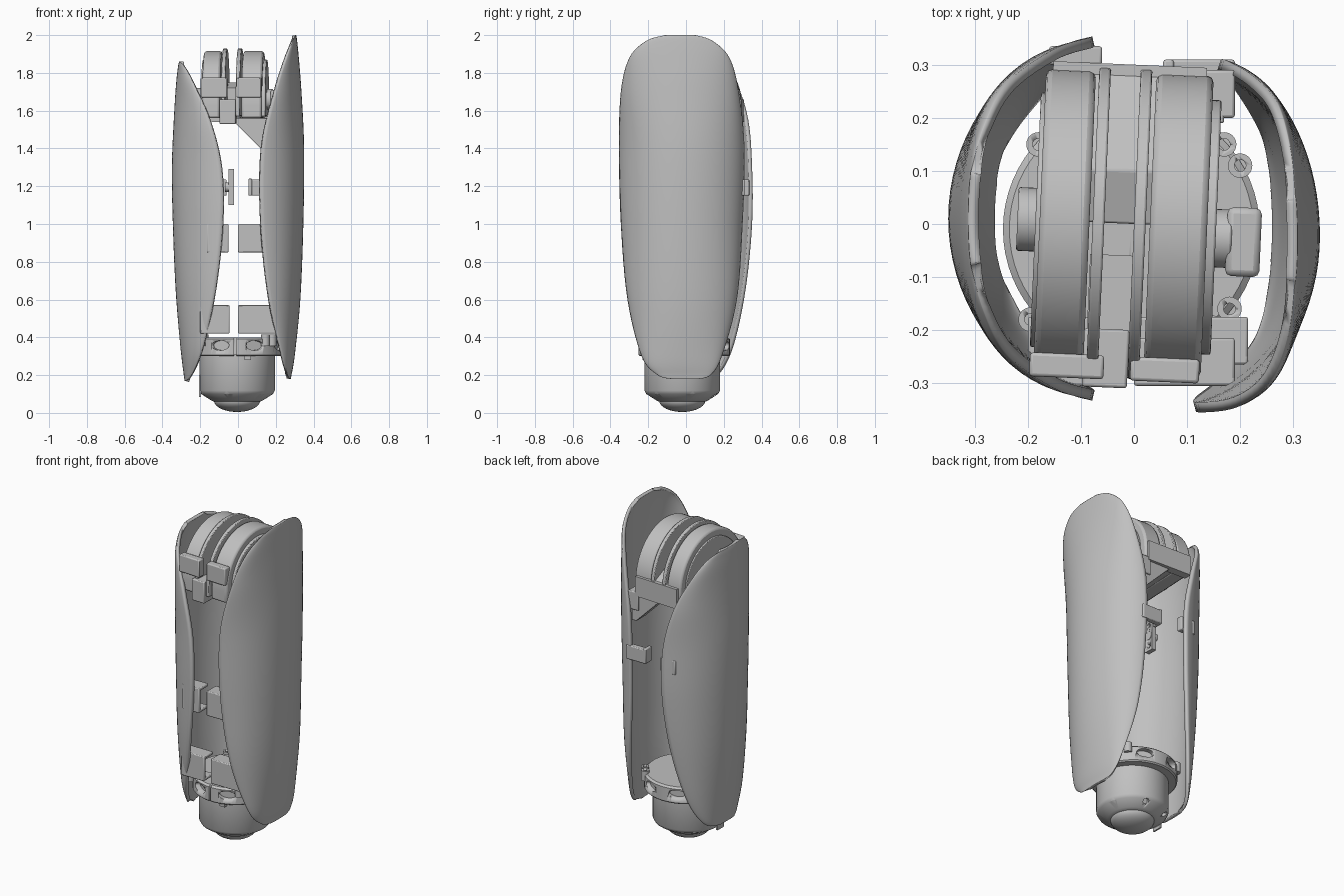
import bpy, bmesh, math
from mathutils import Matrix, Vector

if "Cube" in bpy.data.objects:
    bpy.data.objects.remove(bpy.data.objects["Cube"], do_unlink=True)

grey = bpy.data.materials.new("matte_grey")
grey.use_nodes = True
COLOUR = (0.53, 0.53, 0.53, 1)
grey.diffuse_color = COLOUR
for node in grey.node_tree.nodes:
    if node.type == 'BSDF_PRINCIPLED':
        node.inputs["Base Color"].default_value = COLOUR

YAW = Matrix.Rotation(math.radians(-2.5), 4, 'Z')


def activate(ob):
    bpy.ops.object.select_all(action='DESELECT')
    ob.select_set(True)
    bpy.context.view_layer.objects.active = ob


def finish(name, bm, bevel=0, yaw=False, recalc=True):
    if recalc:
        bmesh.ops.recalc_face_normals(bm, faces=bm.faces)
    if yaw:
        bm.transform(YAW)
    mesh = bpy.data.meshes.new(name)
    bm.to_mesh(mesh)
    bm.free()
    ob = bpy.data.objects.new(name, mesh)
    bpy.context.collection.objects.link(ob)
    mesh.materials.append(grey)
    if bevel:
        mod = ob.modifiers.new("bevel", 'BEVEL')
        mod.width, mod.segments, mod.limit_method = bevel, 2, 'ANGLE'
    activate(ob)
    bpy.ops.object.shade_smooth_by_angle(angle=math.radians(35))
    return ob


def box(name, lo, hi, bevel=0.005, yaw=False):
    bm = bmesh.new()
    bmesh.ops.create_cube(bm, size=1)
    lo, hi = Vector(lo), Vector(hi)
    for v in bm.verts:
        v.co = Vector(lo[k] + (v.co[k] + 0.5) * (hi[k] - lo[k]) for k in range(3))
    return finish(name, bm, bevel, yaw)


def cylinder(name, centre, axis, radius, depth, bevel=0, yaw=False, segments=40):
    bm = bmesh.new()
    bmesh.ops.create_cone(bm, cap_ends=True, segments=segments, radius1=radius,
                          radius2=radius, depth=depth)
    turn = Vector(axis).to_track_quat('Z', 'Y').to_matrix().to_4x4()
    bm.transform(Matrix.Translation(centre) @ turn)
    return finish(name, bm, bevel, yaw)


def prism(name, profile, x0, x1, bevel=0.004):
    # extrude a (y, z) outline along x
    bm = bmesh.new()
    face = bm.faces.new([bm.verts.new((x0, y, z)) for y, z in profile])
    ext = bmesh.ops.extrude_face_region(bm, geom=[face])
    moved = [g for g in ext["geom"] if isinstance(g, bmesh.types.BMVert)]
    bmesh.ops.translate(bm, verts=moved, vec=(x1 - x0, 0, 0))
    return finish(name, bm, bevel, True)


def lathe(name, profile, cx, cy):
    bm = bmesh.new()
    verts = [bm.verts.new((r + cx, cy, z)) for r, z in profile]
    edges = [bm.edges.new(p) for p in zip(verts, verts[1:])]
    bmesh.ops.spin(bm, geom=verts + edges, cent=(cx, cy, 0), axis=(0, 0, 1),
                   angle=math.tau, steps=64)
    bmesh.ops.remove_doubles(bm, verts=bm.verts, dist=0.0004)
    return finish(name, bm)


def cut(ob, cutters):
    activate(ob)
    for c in cutters:
        mod = ob.modifiers.new("cut", 'BOOLEAN')
        mod.operation, mod.solver, mod.object = 'DIFFERENCE', 'EXACT', c
        bpy.ops.object.modifier_apply(modifier=mod.name)
    for c in cutters:
        bpy.data.objects.remove(c, do_unlink=True)


def smooth_rows(rows, steps=6):
    # Catmull-Rom interpolation between stations
    out = []
    for i in range(len(rows) - 1):
        a, b = rows[max(i - 1, 0)], rows[i]
        c, d = rows[i + 1], rows[min(i + 2, len(rows) - 1)]
        for k in range(steps):
            t = k / steps
            out.append([0.5 * (2 * q + (r - p) * t + (2 * p - 5 * q + 4 * r - s) * t * t
                               + (3 * q - p - 3 * r + s) * t ** 3)
                        for p, q, r, s in zip(a, b, c, d)])
    return out + [rows[-1]]


def shell(name, side, stations, back_trim):
    # stations: height, outer x, edge x, front y, back y
    bm = bmesh.new()
    n, tm = 36, math.radians(80)
    grid = []
    for z, xo, xe, yf, yb in smooth_rows(stations):
        row = []
        for i in range(n + 1):
            t = tm * (2 * i / n - 1)
            edge = xe + (back_trim * (xo - xe) if t > 0 else 0)
            x = edge + (xo - edge) * (math.cos(t) - math.cos(tm)) / (1 - math.cos(tm))
            y = (yf + yb) / 2 + (yb - yf) / 2 * math.sin(t) / math.sin(tm)
            row.append(bm.verts.new((side * x, y, z)))
        grid.append(row)
    for lower, upper in zip(grid, grid[1:]):
        for i in range(n):
            quad = [lower[i], lower[i + 1], upper[i + 1], upper[i]]
            bm.faces.new(quad if side > 0 else quad[::-1])
    ob = finish(name, bm, recalc=False)
    mod = ob.modifiers.new("thickness", 'SOLIDIFY')
    mod.thickness, mod.offset = 0.02, -1


# Two curved cover shells
shell("left_shell", 1, [
    (.18, .28, .275, -.08, .07), (.2, .283, .262, -.15, .13), (.3, .3, .235, -.235, .19),
    (.6, .33, .165, -.31, .27), (1, .346, .122, -.345, .3), (1.4, .35, .125, -.355, .31),
    (1.7, .336, .195, -.345, .28), (1.88, .322, .255, -.3, .23),
    (1.97, .313, .29, -.21, .14), (2, .308, .303, -.11, .05)], 0.2)
shell("right_shell", -1, [
    (.17, .282, .277, -.07, .08), (.2, .287, .245, -.14, .17), (.35, .305, .185, -.24, .25),
    (.65, .33, .12, -.305, .315), (1, .345, .082, -.33, .35), (1.3, .35, .088, -.33, .35),
    (1.55, .34, .15, -.31, .33), (1.74, .328, .235, -.25, .27),
    (1.83, .318, .28, -.17, .19), (1.86, .312, .307, -.08, .1)], 0)

# Lower joint: housing, dome and slotted collar
CX, CY = -0.005, -0.02
housing = lathe("lower_housing", [(0, .06), (.125, .06), (.14, .068), (.19, .1), (.2, .118),
                                  (.2, .31), (0, .31)], CX, CY)
holes = []
for i in range(6):
    a = math.radians(15 + 60 * i)
    out = Vector((math.cos(a), math.sin(a), -0.6))
    holes.append(cylinder("hole", Vector((CX, CY, .1)) + out * .185 + Vector((0, 0, .1)),
                          out, .016, .06, segments=20))
cut(housing, holes)
dome = [(.122 * math.sin(k * math.pi / 20), .065 - .06 * math.cos(k * math.pi / 20))
        for k in range(11)]
lathe("lower_dome", dome + [(0, .065)], CX, CY)
collar = lathe("lower_collar", [(0, .3), (.235, .3), (.242, .307), (.242, .39), (.23, .4), (0, .4)],
               -0.005, -0.01)
slots = [box("seam", (-.02, -.3, .29), (-.008, -.2, .42), 0)]
for i in range(8):
    a = math.radians(22 + 45 * i)
    slot = cylinder("slot", (0, 0, 0), (1, 0, 0), .026, .07, segments=20)
    slot.data.transform(Matrix.Translation((0, -.01, .357)) @ Matrix.Rotation(a, 4, 'Z')
                        @ Matrix.Translation((.245, 0, 0)) @ Matrix.Diagonal((1, 1.9, 1, 1)))
    slots.append(slot)
cut(collar, slots)
for x, y in [(.2, .11), (.17, .15), (.18, -.16), (.145, -.195), (-.195, -.18), (-.18, .15)]:
    lug = cylinder("collar_lug", (x, y, .385), (0, 0, 1), .023, .06, segments=24)
    cut(lug, [cylinder("hole", (x, y, .41), (0, 0, 1), .011, .06, segments=16)])
box("housing_tab", (-.207, -.07, .085), (-.197, -.01, .2), 0)
box("housing_pin", (.035, -.23, .28), (.07, -.2, .31), 0)

# Front clips: plate with two flanges, one pair per height
for z0, yf, left, right in [(.42, -.265, (0, .215), (-.2, -.045)),
                            (.85, -.305, (0, .19), (-.165, -.05))]:
    for side, (x0, x1) in (("left", left), ("right", right)):
        box(side + "_front_clip", (x0, yf, z0), (x1, yf + .02, z0 + .15))
        for dz in (0, .132):
            box(side + "_clip_flange", (x0, yf + .01, z0 + dz), (x1, yf + .09, z0 + dz + .018))

# Back clips and hanging link
for side, x0, x1, y in (("left", .055, .19, .275), ("right", -.16, -.06, .3)):
    clip = box(side + "_back_clip", (x0, y, 1.15), (x1, y + .035, 1.235))
box("left_back_clip_lip", (.055, .25, 1.15), (.075, .31, 1.24))
link = box("hanging_link", (-.05, .07, 1.1), (-.022, .13, 1.29), 0)
cut(link, [cylinder("hole", (-.036, .1, z), (1, 0, 0), .013, .1, segments=20)
           for z in (1.13, 1.195, 1.26)])
cylinder("link_boss", (-.045, .1, 1.195), (1, 0, 0), .025, .05, segments=24)

# Upper joint: twin half drums with guard fins
def half_disc(radius, centre_z, base_z):
    arc = [(radius * math.cos(k * math.pi / 40), centre_z + radius * math.sin(k * math.pi / 40))
           for k in range(41)]
    return arc + [(-radius, base_z), (radius, base_z)]


prism("right_drum", half_disc(.285, 1.63, 1.56), -.178, -.084, .012)
prism("left_drum", half_disc(.285, 1.63, 1.56), .03, .138, .012)
prism("right_fin", half_disc(.292, 1.637, 1.57), -.078, -.056)
prism("left_fin", half_disc(.292, 1.637, 1.57), .0, .022)
prism("drum_bridge", [(0, 1.56), (0, 1.72), (.1, 1.75), (.28, 1.66), (.28, 1.56)], -.09, .035)
prism("left_side_cover", half_disc(.24, 1.63, 1.57), .13, .155)
prism("right_side_cover", half_disc(.24, 1.63, 1.57), -.186, -.17)
box("bridge_front_block", (-.085, -.31, 1.53), (.0, -.2, 1.66), .005, True)
box("bridge_front_floor", (-.08, -.21, 1.56), (.02, -.06, 1.6), 0, True)
box("right_front_block", (-.185, -.295, 1.67), (-.045, -.25, 1.775), .006, True)
box("left_front_block", (.005, -.295, 1.67), (.135, -.25, 1.775), .006, True)
cylinder("right_hub", (-.2, 0, 1.66), (1, 0, 0), .06, .04, .004, True)
cylinder("left_hub", (.165, -.02, 1.66), (1, 0, 0), .055, .04, .004, True)
box("left_hub_clip", (.175, -.09, 1.61), (.24, .04, 1.71), .012, True)

# Rear plate with screw holes and the tapered bracket below it
plate = box("rear_plate", (-.165, .25, 1.54), (.125, .3, 1.66), 0, True)
cut(plate, [cylinder("hole", (x, .3, 1.6), (0, 1, 0), .013, .06, segments=20)
            for x in (-.09, .06)])
bm = bmesh.new()
front = bm.faces.new([bm.verts.new((x, .19, z)) for x, z in
                      ((-.02, 1.54), (.14, 1.38), (.17, 1.38), (.17, 1.56), (-.02, 1.56))])
ext = bmesh.ops.extrude_face_region(bm, geom=[front])
bmesh.ops.translate(bm, vec=(0, .09, 0),
                    verts=[g for g in ext["geom"] if isinstance(g, bmesh.types.BMVert)])
finish("rear_bracket", bm, .004)
box("rear_bracket_tab", (.12, .2, 1.45), (.19, .29, 1.56))
